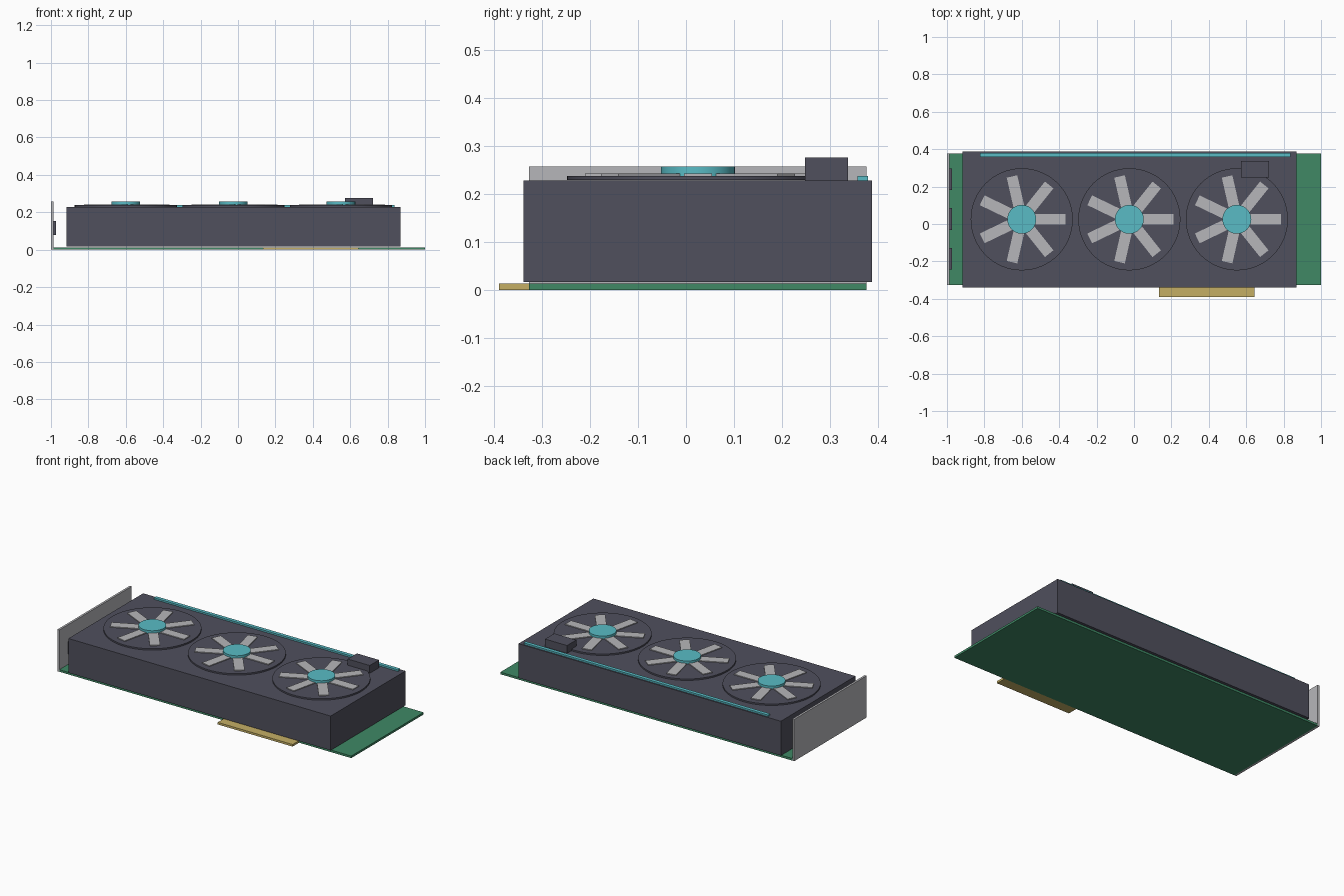
import bpy
import bmesh
from math import tau
from mathutils import Matrix, Vector

cube = bpy.data.objects.get("Cube")
if cube:
    bpy.data.objects.remove(cube, do_unlink=True)


def material(name, r, g, b):
    mat = bpy.data.materials.new(name)
    mat.use_nodes = True
    mat.diffuse_color = (r, g, b, 1)
    mat.node_tree.nodes["Principled BSDF"].inputs["Base Color"].default_value = (r, g, b, 1)
    return mat


DARK = material("charcoal plastic", 0.08, 0.08, 0.11)
GREEN = material("board green", 0.05, 0.25, 0.13)
CYAN = material("cyan accent", 0.10, 0.50, 0.56)
GOLD = material("contact gold", 0.56, 0.43, 0.13)
GREY = material("light grey metal", 0.47, 0.47, 0.49)


def finish(name, bm, mat, smooth=False):
    mesh = bpy.data.meshes.new(name)
    bm.to_mesh(mesh)
    bm.free()
    mesh.materials.append(mat)
    obj = bpy.data.objects.new(name, mesh)
    bpy.context.collection.objects.link(obj)
    if smooth:
        bpy.ops.object.select_all(action="DESELECT")
        obj.select_set(True)
        bpy.context.view_layer.objects.active = obj
        bpy.ops.object.shade_smooth_by_angle()
    return obj


def add_box(bm, xs, ys, zs, turn=Matrix()):
    centre = Vector([sum(s) / 2 for s in (xs, ys, zs)])
    size = Vector([s[1] - s[0] for s in (xs, ys, zs)])
    bmesh.ops.create_cube(bm, size=1, matrix=turn @ Matrix.Translation(centre) @ Matrix.Diagonal(size).to_4x4())


def box(name, mat, xs, ys, zs):
    bm = bmesh.new()
    add_box(bm, xs, ys, zs)
    return finish(name, bm, mat)


def disc(name, mat, x, y, radius, z0, z1, sides):
    bm = bmesh.new()
    bmesh.ops.create_cone(bm, cap_ends=True, segments=sides, radius1=radius, radius2=radius,
                          depth=z1 - z0, matrix=Matrix.Translation((x, y, (z0 + z1) / 2)))
    return finish(name, bm, mat, smooth=True)


# Board, edge contacts and cooler body
box("circuit_board", GREEN, (-0.987, 1), (-0.327, 0.376), (0, 0.013))
box("edge_contacts", GOLD, (0.135, 0.645), (-0.39, -0.327), (0, 0.013))
box("cooler_shroud", DARK, (-0.917, 0.868), (-0.339, 0.388), (0.017, 0.228))

# Light strip and power socket on top of the shroud
box("light_strip", CYAN, (-0.823, 0.838), (0.358, 0.380), (0.227, 0.238))
box("power_socket", DARK, (0.573, 0.723), (0.248, 0.338), (0.226, 0.276))

# Mounting bracket with ports on its inner face
box("mounting_bracket", GREY, (-1, -0.987), (-0.327, 0.376), (0, 0.257))
for i, y in enumerate((-0.185, 0.027, 0.24)):
    box(f"port_{i + 1}", DARK, (-0.988, -0.972), (y - 0.058, y + 0.058), (0.078, 0.153))

# Three fans: backing disc, seven flat blades and a hub
FAN_Y = 0.025
for i, x in enumerate((-0.6, -0.025, 0.55)):
    disc(f"fan_disc_{i + 1}", DARK, x, FAN_Y, 0.273, 0.229, 0.238, 64)
    blades = bmesh.new()
    for k in range(7):
        turn = Matrix.Translation((x, FAN_Y, 0)) @ Matrix.Rotation(k * tau / 7, 4, "Z")
        add_box(blades, (0.06, 0.235), (-0.029, 0.029), (0.237, 0.243), turn)
    finish(f"fan_blades_{i + 1}", blades, GREY)
    disc(f"fan_hub_{i + 1}", CYAN, x, FAN_Y, 0.077, 0.237, 0.257, 48)
